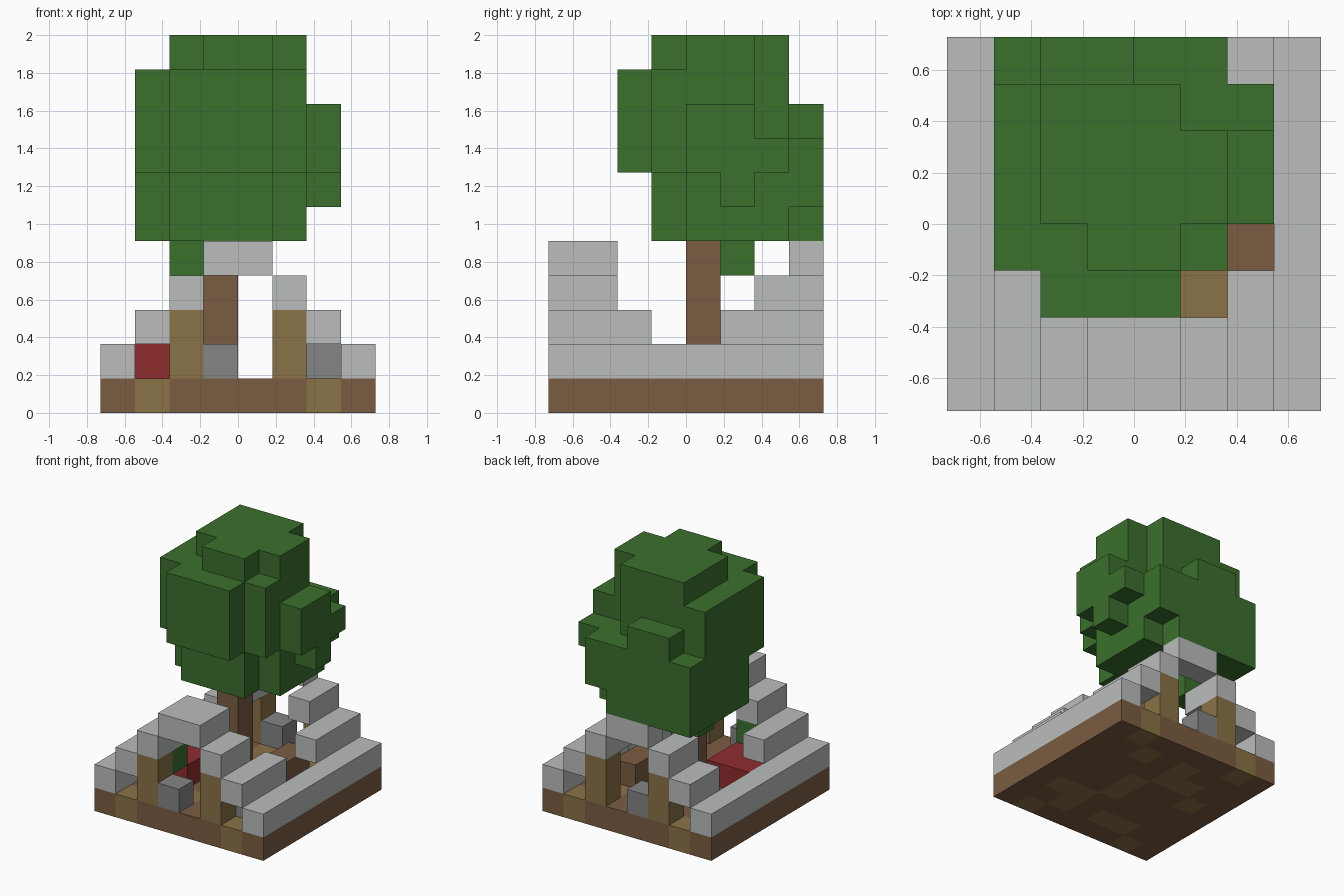
import bpy
import bmesh
from mathutils import Vector

if "Cube" in bpy.data.objects:
    bpy.data.objects.remove(bpy.data.objects["Cube"], do_unlink=True)

U = 2 / 11                       # edge of one block
SIDES = [(1, 0, 0), (-1, 0, 0), (0, 1, 0), (0, -1, 0), (0, 0, 1), (0, 0, -1)]


def material(name, rgb):
    lin = [((c / 255 + 0.055) / 1.055) ** 2.4 for c in rgb]
    m = bpy.data.materials.new(name)
    m.use_nodes = True
    m.diffuse_color = (*lin, 1)
    m.node_tree.nodes["Principled BSDF"].inputs["Base Color"].default_value = (*lin, 1)
    return m


green = material("leaf green", (59, 112, 45))
brown = material("wood brown", (123, 92, 66))
tan = material("plank tan", (138, 114, 70))
pale = material("roof pale grey", (187, 190, 190))
stone = material("stone grey", (133, 133, 133))
red = material("blanket red", (144, 44, 47))


def box(xs, ys, zs):
    """Block cells in inclusive ranges, each given as (first, last)."""
    return {(i, j, k) for i in range(xs[0], xs[1] + 1)
            for j in range(ys[0], ys[1] + 1) for k in range(zs[0], zs[1] + 1)}


def build(name, cells, mats, pick=lambda cell: 0):
    """Outer skin of a group of blocks as one mesh."""
    bm = bmesh.new()
    for cell in sorted(cells):
        centre = (Vector(cell) + Vector((-3.5, -3.5, 0.5))) * U
        for side in SIDES:
            if tuple(a + b for a, b in zip(cell, side)) in cells:
                continue
            n = Vector(side)
            a = Vector((side[1], side[2], side[0]))
            b = n.cross(a)
            corners = [centre + (n + a * s + b * t) * U / 2
                       for s, t in ((-1, -1), (1, -1), (1, 1), (-1, 1))]
            face = bm.faces.new([bm.verts.new(c) for c in corners])
            face.material_index = pick(cell)
    bmesh.ops.remove_doubles(bm, verts=bm.verts, dist=U / 100)
    me = bpy.data.meshes.new(name)
    bm.to_mesh(me)
    bm.free()
    for m in mats:
        me.materials.append(m)
    ob = bpy.data.objects.new(name, me)
    bpy.context.collection.objects.link(ob)


# Floor: earth with scattered planks
planks = {(1, 0), (6, 0), (1, 7), (6, 7), (5, 1), (5, 2), (6, 2), (4, 3), (4, 4),
          (3, 5), (3, 6), (2, 1), (3, 1), (1, 4), (2, 5), (5, 6)}
build("floor", box((0, 7), (0, 7), (0, 0)), [brown, tan],
      lambda c: 1 if c[:2] in planks else 0)

# Stepped roof, broken open around the tree
for side, x in (("right", 0), ("left", 7)):
    build(f"{side}_eave", box((x, x), (0, 7), (1, 1)), [pale])
build("right_low_roof", box((1, 1), (0, 2), (2, 2)) | box((1, 1), (6, 7), (2, 2)), [pale])
build("left_low_roof", box((6, 6), (0, 2), (2, 2)) | box((6, 6), (5, 7), (2, 2)), [pale])
for side, x in (("right", 2), ("left", 5)):
    build(f"{side}_high_roof", box((x, x), (0, 1), (3, 3)) | box((x, x), (6, 7), (3, 3)), [pale])
build("front_ridge", box((3, 4), (0, 1), (4, 4)), [pale])
build("back_ridge", box((3, 4), (7, 7), (4, 4)), [pale])

# Gable posts and door stones
for end, y in (("front", 0), ("back", 7)):
    for side, x in (("right", 2), ("left", 5)):
        build(f"{end}_{side}_post", box((x, x), (y, y), (1, 2)), [tan])
    build(f"{end}_door_stone", {(3, y, 1)}, [stone])

# Furnishings
build("bed", box((1, 2), (2, 3), (1, 1)), [red])
build("stove", {(6, 1, 1)}, [stone])
build("table", box((5, 5), (4, 5), (1, 1)), [brown])
build("hanging_plant", {(2, 1, 2)}, [green])

# Tree
build("trunk", box((3, 3), (4, 4), (1, 4)), [brown])
crown = box((1, 5), (4, 6), (5, 6))                  # lower mass
crown |= box((1, 5), (3, 6), (7, 9))                 # upper mass
crown |= box((2, 5), (3, 6), (10, 10))               # cap
crown |= box((2, 4), (3, 3), (5, 6))                 # front bulge
crown |= box((2, 4), (2, 2), (7, 9))
crown |= box((1, 4), (7, 7), (5, 7)) | box((5, 5), (7, 7), (6, 7))   # back bulge
crown |= box((2, 3), (7, 7), (8, 8))
crown |= box((6, 6), (4, 5), (7, 8)) | {(6, 5, 6), (6, 6, 7)}        # left bulge
crown -= {(2, 3, 10), (5, 3, 10)} | box((5, 5), (6, 6), (8, 10))     # notches
crown |= {(2, 5, 4)}                                 # drooping leaf
build("crown", crown, [green])
